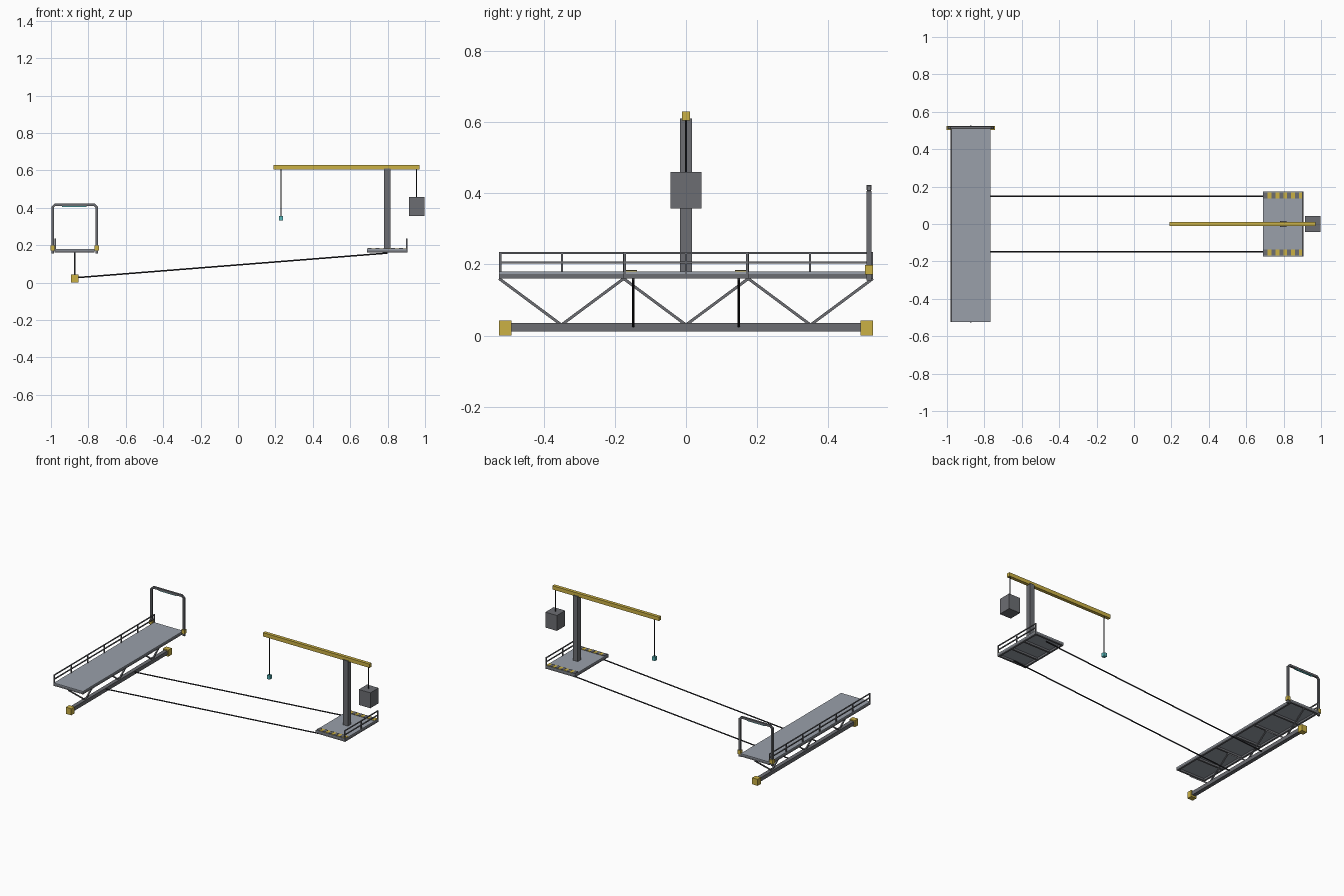
import bpy
import bmesh
from mathutils import Vector

cube = bpy.data.objects.get("Cube")
if cube:
    bpy.data.objects.remove(cube, do_unlink=True)


def material(name, r, g, b):
    m = bpy.data.materials.new(name)
    m.use_nodes = True
    m.diffuse_color = (r, g, b, 1)
    m.node_tree.nodes["Principled BSDF"].inputs["Base Color"].default_value = (r, g, b, 1)
    return m


STEEL = material("dark steel", 0.15, 0.155, 0.17)
PLATE = material("deck grey", 0.32, 0.35, 0.40)
YELLOW = material("safety yellow", 0.60, 0.44, 0.06)
BLACK = material("cable black", 0.025, 0.025, 0.03)
TEAL = material("signal teal", 0.10, 0.50, 0.52)


def finish(bm, name, mat):
    mesh = bpy.data.meshes.new(name)
    bm.to_mesh(mesh)
    bm.free()
    mesh.materials.append(mat)
    ob = bpy.data.objects.new(name, mesh)
    bpy.context.collection.objects.link(ob)
    return ob


def box(name, x, y, z, mat):
    """Box given by its (min, max) range on each axis."""
    bm = bmesh.new()
    bmesh.ops.create_cube(bm, size=1)
    for v in bm.verts:
        v.co = [(a + b) / 2 + c * (b - a) for (a, b), c in zip((x, y, z), v.co)]
    return finish(bm, name, mat)


def bar(name, a, b, width, mat, sides=4):
    """Straight prism between two points."""
    a, b = Vector(a), Vector(b)
    d = b - a
    bm = bmesh.new()
    r = width / 2 * (2 ** 0.5 if sides == 4 else 1)
    bmesh.ops.create_cone(bm, cap_ends=True, segments=sides, radius1=r, radius2=r, depth=d.length)
    if sides == 4:
        for v in bm.verts:
            v.co.xy = [(1 if c > 0 else -1) * width / 2 for c in
                       (v.co.x + v.co.y + 1e-5, v.co.y - v.co.x + 1e-5)]
    rot = d.to_track_quat('Z', 'Y').to_matrix()
    for v in bm.verts:
        v.co = rot @ v.co + (a + b) / 2
    return finish(bm, name, mat)


def deck(name, x0, x1, half, bays):
    """Plate on a perimeter frame with cross beams underneath."""
    t = 0.012
    box(name + "_plate", (x0, x1), (-half, half), (0.173, 0.18), PLATE)
    for x in (x0, x1 - t):
        box(name + "_side_beam", (x, x + t), (-half, half), (0.16, 0.175), STEEL)
    for i in range(bays + 1):
        y = -half + t / 2 + i * (2 * half - t) / bays
        box(name + "_cross_beam", (x0, x1), (y - t / 2, y + t / 2), (0.161, 0.174), STEEL)


def railing(name, x, half, bays):
    """Posts with a top and a middle rail."""
    h = half - 0.003
    for i in range(bays + 1):
        y = -h + 2 * h * i / bays
        bar(name + "_post", (x, y, 0.17), (x, y, 0.233), 0.006, STEEL)
    for z in (0.205, 0.232):
        bar(name + "_rail", (x, -half, z), (x, half, z), 0.006, STEEL)


# Long walkway
deck("walkway", -0.98, -0.767, 0.525, 6)
railing("walkway_railing", -0.977, 0.525, 6)

# Truss under the walkway
BX = -0.872
box("lower_beam", (BX - 0.013, BX + 0.013), (-0.5, 0.5), (0.011, 0.036), STEEL)
for s in (-1, 1):
    ends = sorted((s * 0.49, s * 0.525))
    box("beam_end_block", (BX - 0.02, BX + 0.02), ends, (0, 0.043), YELLOW)
bay = 0.175
for i in range(6):
    y = -0.525 + i * bay
    za, zb = (0.16, 0.03) if i % 2 == 0 else (0.03, 0.16)
    bar("truss_diagonal", (BX, y, za), (BX, y + bay, zb), 0.008, STEEL)

# Portal at the back end of the walkway
PY, TOP, CUT = 0.514, 0.416, 0.01
PL, PR = -0.991, -0.755
for x, s in ((PL, 1), (PR, -1)):
    bar("portal_post", (x, PY, 0.155), (x, PY, TOP - CUT), 0.013, STEEL)
    bar("portal_corner", (x, PY, TOP - CUT - 0.003), (x + s * (CUT + 0.003), PY, TOP), 0.012, STEEL)
    box("portal_clamp", (x - 0.011, x + 0.011), (PY - 0.011, PY + 0.011), (0.172, 0.198), YELLOW)
bar("portal_top", (PL + CUT, PY, TOP), (PR - CUT, PY, TOP), 0.013, STEEL)
box("portal_light", (-0.94, -0.81), (PY - 0.004, PY + 0.004), (0.404, 0.41), TEAL)

# Connecting rods between walkway and platform
for y in (-0.148, 0.148):
    bar("connecting_rod", (BX, y, 0.026), (0.8, y, 0.158), 0.008, BLACK, 8)

# Small platform with hazard strips
deck("platform", 0.69, 0.905, 0.175, 3)
railing("platform_railing", 0.902, 0.175, 2)
step = 0.021
for s in (-1, 1):
    for i in range(10):
        x = 0.693 + i * step
        dark = i % 2 == 0
        box("hazard_tile", (x, x + step), (s * 0.153 - 0.016, s * 0.153 + 0.016),
            (0.179, 0.184 if dark else 0.183), STEEL if dark else YELLOW)

# Crane mast, boom, hoist and counterweight
box("mast", (0.78, 0.815), (-0.017, 0.017), (0.175, 0.61), STEEL)
box("boom", (0.19, 0.97), (-0.011, 0.011), (0.604, 0.629), YELLOW)
bar("hoist_cable", (0.23, 0, 0.35), (0.23, 0, 0.61), 0.005, BLACK, 8)
box("hoist_hook", (0.219, 0.241), (-0.011, 0.011), (0.331, 0.356), TEAL)
bar("counterweight_cable", (0.955, 0, 0.45), (0.955, 0, 0.61), 0.005, BLACK, 8)
box("counterweight", (0.914, 0.998), (-0.043, 0.043), (0.357, 0.459), STEEL)
